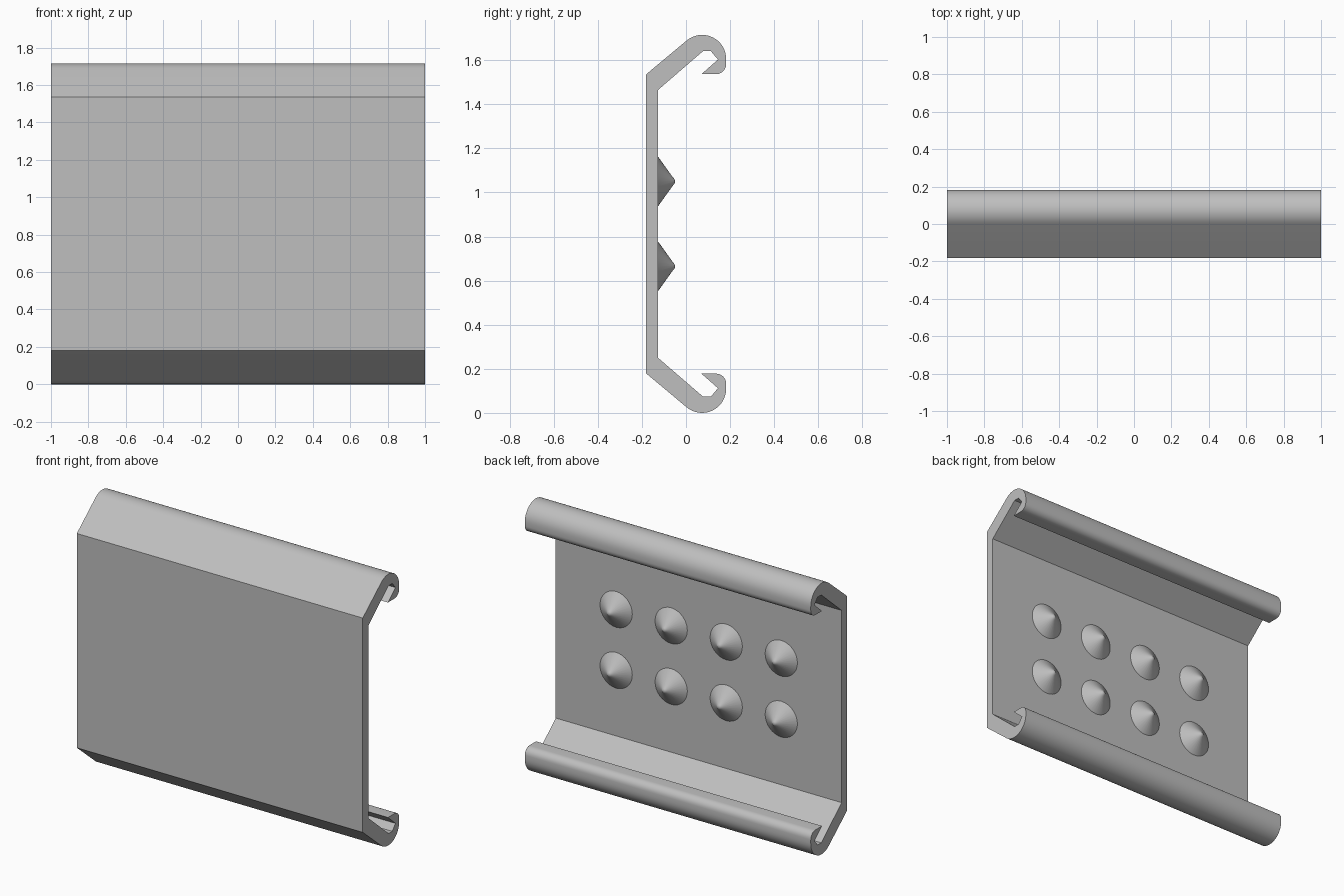
import bpy, bmesh
from math import cos, sin, pi, radians

cube = bpy.data.objects.get("Cube")
if cube:
    bpy.data.objects.remove(cube, do_unlink=True)

HEIGHT = 1.715
MID = HEIGHT / 2
INNER_Y = -0.127

grey = bpy.data.materials.new("metal_grey")
grey.use_nodes = True
colour = (0.52, 0.52, 0.52, 1)
grey.diffuse_color = colour
grey.node_tree.nodes["Principled BSDF"].inputs["Base Color"].default_value = colour


def finish(name, bm):
    """Turn a bmesh into a smooth shaded grey object with sharp folds."""
    bmesh.ops.recalc_face_normals(bm, faces=bm.faces)
    mesh = bpy.data.meshes.new(name)
    bm.to_mesh(mesh)
    bm.free()
    mesh.materials.append(grey)
    obj = bpy.data.objects.new(name, mesh)
    bpy.context.collection.objects.link(obj)
    bpy.ops.object.select_all(action='DESELECT')
    obj.select_set(True)
    bpy.context.view_layer.objects.active = obj
    bpy.ops.object.shade_smooth_by_angle(angle=radians(30))
    return obj


def arc(cy, cz, r, start, end, steps):
    angles = [radians(start + (end - start) * i / steps) for i in range(steps + 1)]
    return [(cy + r * cos(a), cz + r * sin(a)) for a in angles]


# Bent panel: upper half of the section, from outer fold round the hook to inner fold
upper = [(-0.182, 1.535)]
upper += arc(0.073, 1.606, 0.109, 130, 0, 16)
upper += arc(0.137, 1.582, 0.045, 0, -90, 6)
upper += [(0.07, 1.537), (0.145, 1.603), (0.113, 1.641), (0.077, 1.641),
          (INNER_Y, 1.465)]
section = upper + [(y, HEIGHT - z) for y, z in reversed(upper)]

bm = bmesh.new()
face = bm.faces.new([bm.verts.new((-1, y, z)) for y, z in section])
extruded = bmesh.ops.extrude_face_region(bm, geom=[face], use_keep_orig=True)
moved = [v for v in extruded["geom"] if isinstance(v, bmesh.types.BMVert)]
bmesh.ops.translate(bm, verts=moved, vec=(2, 0, 0))
finish("bent_panel", bm)

# Conical studs with blunted tips, on the inside of the panel
tip = arc(0, 0.054, 0.023, 36, 90, 3)
profile = [(0.113, -0.005), (0.113, 0)] + tip
SIDES = 32


def stud(name, x, z):
    bm = bmesh.new()
    rings = []
    for r, h in profile[:-1]:
        rings.append([bm.verts.new((x + r * cos(2 * pi * i / SIDES), INNER_Y + h,
                                    z + r * sin(2 * pi * i / SIDES)))
                      for i in range(SIDES)])
    apex = bm.verts.new((x, INNER_Y + profile[-1][1], z))
    for i in range(SIDES):
        j = (i + 1) % SIDES
        for a, b in zip(rings, rings[1:]):
            bm.faces.new((a[i], a[j], b[j], b[i]))
        bm.faces.new((rings[-1][i], rings[-1][j], apex))
    bm.faces.new(rings[0])
    finish(name, bm)


SPACING = 0.385
for row, label in ((-0.5, "lower"), (0.5, "upper")):
    for col in range(4):
        stud(f"{label}_stud_{col + 1}", (col - 1.5) * SPACING, MID + row * SPACING)
